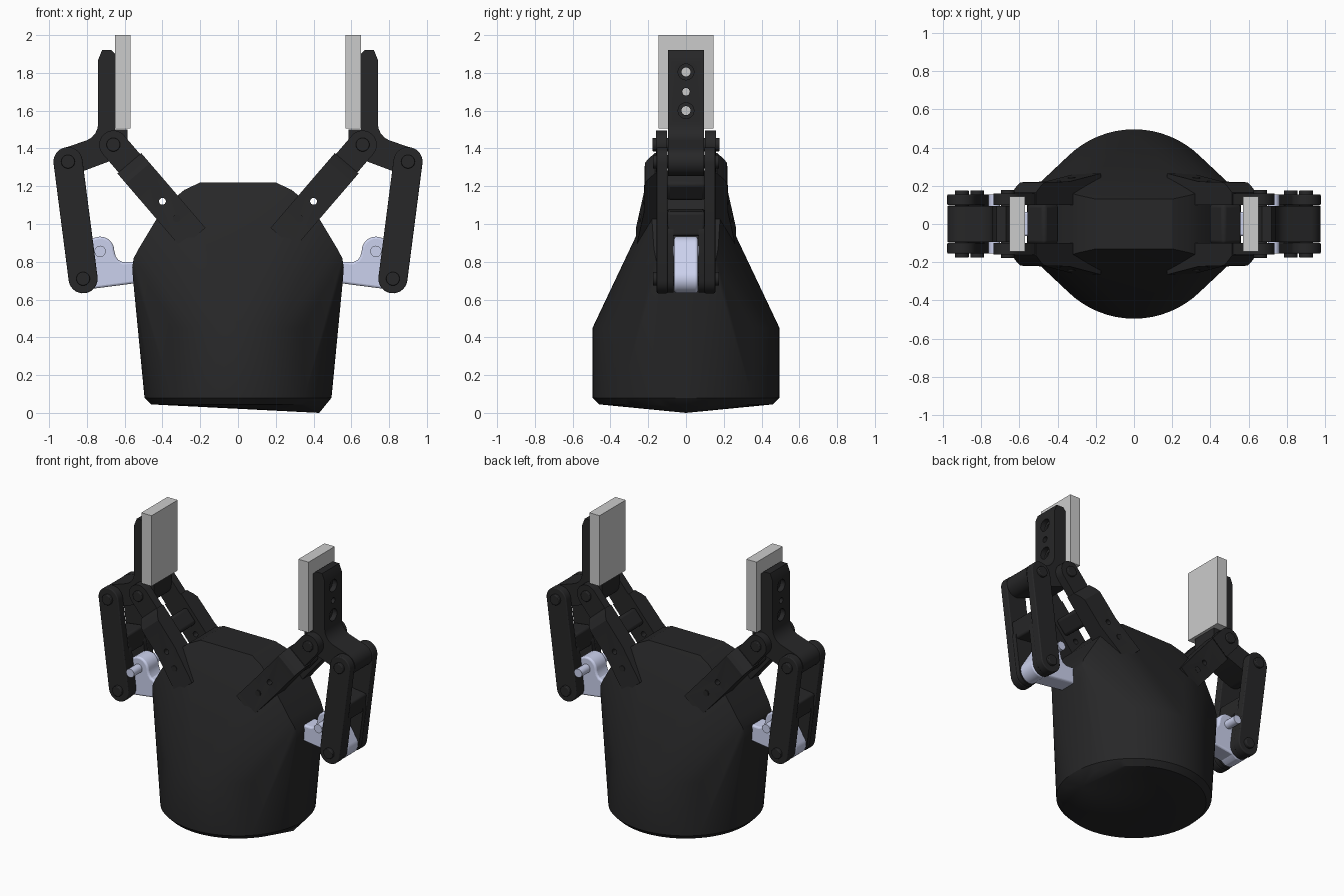
import bpy, bmesh, math
from mathutils import Vector

if "Cube" in bpy.data.objects:
    bpy.data.objects.remove(bpy.data.objects["Cube"])


def material(name, colour):
    m = bpy.data.materials.new(name)
    m.diffuse_color = colour
    m.use_nodes = True
    m.node_tree.nodes["Principled BSDF"].inputs["Base Color"].default_value = m.diffuse_color
    return m


DARK = material("dark_shell", (0.02, 0.02, 0.021, 1))
LILAC = material("pale_metal", (0.60, 0.64, 0.85, 1))


def arc(cx, cz, r, a0, a1, n=14):
    return [(cx + r * math.cos(math.radians(a0 + (a1 - a0) * i / n)),
             cz + r * math.sin(math.radians(a0 + (a1 - a0) * i / n))) for i in range(n + 1)]


def circle(cx, cz, r, n=32):
    return arc(cx, cz, r, 0, 360, n)[:-1]


def axes(p, q):
    d = (Vector(q) - Vector(p)).normalized()
    return d, Vector((-d.y, d.x))


def capsule(p, q, r):
    d, _ = axes(p, q)
    a = math.degrees(math.atan2(d.y, d.x))
    return arc(*q, r, a - 90, a + 90) + arc(*p, r, a + 90, a + 270)


def strip(p, q, u0, u1, w):
    d, n = axes(p, q)
    return [tuple(Vector(p) + d * u + n * v) for u, v in ((u0, -w), (u1, -w), (u1, w), (u0, w))]


def along_y(a, b, h):
    return (a, h, b)


def along_x(a, b, h):
    return (h, a, b)


def prism(bm, pts, lo, hi, place=along_y):
    rings = [[bm.verts.new(place(a, b, h)) for a, b in pts] for h in (lo, hi)]
    bm.faces.new(rings[0])
    bm.faces.new(rings[1][::-1])
    for i in range(len(pts)):
        j = (i + 1) % len(pts)
        bm.faces.new((rings[0][j], rings[0][i], rings[1][i], rings[1][j]))


def finish(name, bm, mat=None, mirror=True, cutters=(), bevel=0, helper=False):
    bmesh.ops.recalc_face_normals(bm, faces=bm.faces)
    me = bpy.data.meshes.new(name)
    bm.to_mesh(me)
    bm.free()
    ob = bpy.data.objects.new(name, me)
    bpy.context.collection.objects.link(ob)
    if helper:
        ob.hide_render = True
        ob.display_type = 'WIRE'
        return ob
    if mat:
        me.materials.append(mat)
    bpy.ops.object.select_all(action='DESELECT')
    ob.select_set(True)
    bpy.context.view_layer.objects.active = ob
    bpy.ops.object.shade_smooth_by_angle(angle=math.radians(25))
    if bevel:
        b = ob.modifiers.new("soft_edges", 'BEVEL')
        b.width, b.segments, b.limit_method = bevel, 3, 'ANGLE'
        b.angle_limit = math.radians(40)
    for c in cutters:
        m = ob.modifiers.new("cut", 'BOOLEAN')
        m.object, m.operation, m.solver, m.use_self = c, 'DIFFERENCE', 'EXACT', True
    if mirror:
        m = ob.modifiers.new("mirror", 'MIRROR')
        m.use_axis[0] = True
        m.use_mirror_merge = False
    return ob


def part(name, pieces, mat=None, **kw):
    bm = bmesh.new()
    for piece in pieces:
        prism(bm, *piece)
    return finish(name, bm, mat, **kw)


def both_sides(pts, lo, hi):
    return [(pts, lo, hi), (pts, -hi, -lo)]


# Body: hull from a round base to a narrow wedge top
bm = bmesh.new()
for z, r in ((0.045, 0.46), (0.08, 0.495), (0.45, 0.495)):
    for x, y in circle(0, 0, r, 64):
        bm.verts.new((x, y, z))
bm.verts.new((0.43, 0, 0))
for z, x, y in ((0.70, 0.555, 0.14), (0.77, 0.56, 0.15), (0.82, 0.552, 0.16), (0.87, 0.525, 0.17),
                (1.02, 0.435, 0.18), (1.13, 0.345, 0.165), (1.18, 0.285, 0.149), (1.22, 0.20, 0.13)):
    for sx in (-1, 1):
        for sy in (-1, 1):
            bm.verts.new((sx * x, sy * y, z))
hull = bmesh.ops.convex_hull(bm, input=bm.verts)
bmesh.ops.delete(bm, geom=[v for v in bm.verts if not v.link_faces], context='VERTS')
finish("body", bm, DARK, mirror=False)

# Pivot points of the right finger linkage (x, z)
ARM_TOP, ARM_END = (0.66, 1.42), (0.235, 0.925)
LINK_TOP, LINK_END = (0.90, 1.33), (0.82, 0.71)
d, n = axes(ARM_TOP, ARM_END)


def on_arm(u, y, v):
    p = Vector(ARM_TOP) + d * u + n * v
    return (p.x, y, p.y)


# Inner arm: narrow fork at the pivot, wide cheeks down to the flared foot
hole = part("arm_hole_cutter", [(circle(0.40, 1.12, 0.018), -0.4, 0.4)], helper=True)
cheek = [(0.13, 0.10), (0.13, 0.165), (0.17, 0.20), (0.20, 0.218), (0.40, 0.222),
         (0.652, 0.265), (0.652, 0.10)]
pieces = both_sides(capsule(ARM_TOP, tuple(Vector(ARM_TOP) + d * 0.3), 0.075), 0.10, 0.16)
for s in (1, -1):
    pieces.append(([(u, s * y) for u, y in cheek], -0.083, 0.083, on_arm))
part("inner_arm", pieces, DARK, cutters=[hole])
part("inner_arm_bridge", [(strip(ARM_TOP, ARM_END, 0.22, 0.34, 0.065), -0.105, 0.105)],
     DARK, bevel=0.02)

# Outer link: two plates, a bridge and thicker lower cheeks around the crank
part("outer_link", both_sides(capsule(LINK_TOP, LINK_END, 0.077), 0.098, 0.155), DARK, bevel=0.006)
part("outer_link_bridge", [(strip(LINK_TOP, LINK_END, 0.26, 0.39, 0.07), -0.1, 0.1)],
     DARK, bevel=0.015)
low = tuple(Vector(LINK_TOP).lerp(Vector(LINK_END), 0.6))
part("outer_link_cheeks", both_sides(capsule(low, LINK_END, 0.074), 0.065, 0.102), DARK)

# Finger: knuckle and upright post with countersunk screw holes
bores = part("finger_bore_cutter", [(circle(0, z, r, 24), 0.5, 0.9, along_x)
                                    for z, r in ((1.6, 0.024), (1.7, 0.02), (1.805, 0.024))], helper=True)
sinks = part("finger_sink_cutter", [(circle(0, z, 0.042, 24), 0.705, 0.9, along_x)
                                    for z in (1.6, 1.805)], helper=True)
finger = ([(0.67, 1.92), (0.65, 1.90), (0.65, 1.50), (0.585, 1.50)]
          + arc(*ARM_TOP, 0.075, 180, 250) + arc(*LINK_TOP, 0.075, 250, 430)
          + [(0.80, 1.443), (0.775, 1.458), (0.756, 1.479), (0.745, 1.503),
             (0.74, 1.53), (0.74, 1.87), (0.72, 1.92)])
part("finger", [(finger, -0.095, 0.095)], DARK, cutters=[bores, sinks])

# Fingertip pad
part("fingertip_pad", [([(0.57, 1.505), (0.65, 1.505), (0.65, 2.0), (0.57, 2.0)], -0.145, 0.145)])

# Drive crank emerging from the body, with its cross bolt
crank = ([(0.48, 0.80), (0.48, 0.675), (0.56, 0.685), (0.57, 0.683), (0.77, 0.657)]
         + arc(*LINK_END, 0.075, 255, 385) + arc(0.73, 0.858, 0.075, 25, 180)
         + [(0.648, 0.83), (0.634, 0.81), (0.61, 0.798), (0.56, 0.80)])
part("drive_crank", [(crank, -0.063, 0.063)], LILAC, bevel=0.012)
part("crank_bolt", [(circle(0.73, 0.855, 0.03), -0.155, 0.155)], LILAC)

# Pivot pins and small foot screws
part("pivot_pins", [(circle(*p, 0.036), -y, y) for p, y in
                    ((ARM_TOP, 0.178), (LINK_TOP, 0.176), (LINK_END, 0.176))], DARK, bevel=0.005)
part("foot_screws", [(circle(0.325, 1.03, 0.02), -0.246, 0.246)], DARK)
